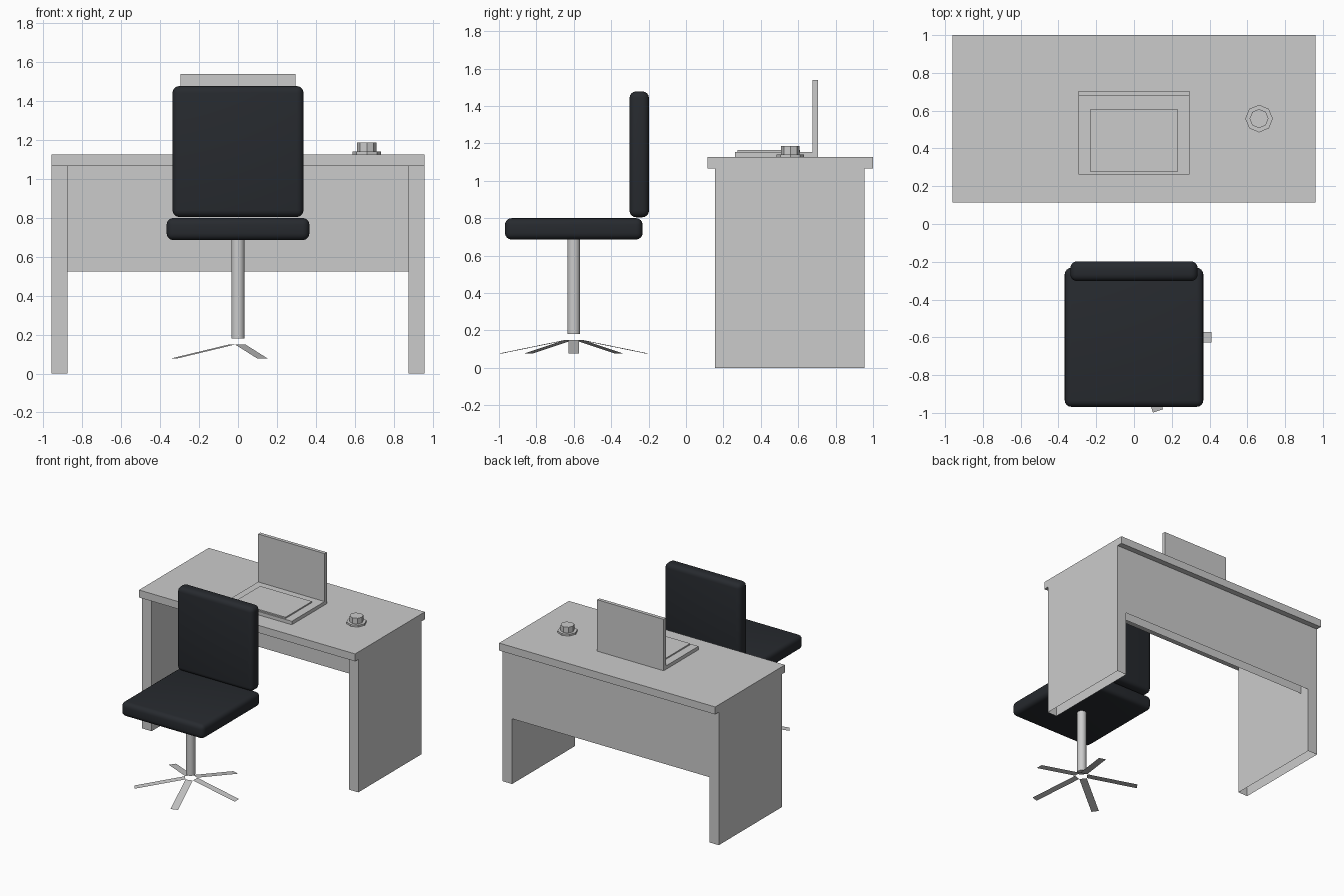
import bpy, bmesh, math
from mathutils import Matrix, Vector

if "Cube" in bpy.data.objects:
    bpy.data.objects.remove(bpy.data.objects["Cube"])


def finish(name, bm, mat=None):
    me = bpy.data.meshes.new(name)
    bm.to_mesh(me)
    bm.free()
    ob = bpy.data.objects.new(name, me)
    bpy.context.collection.objects.link(ob)
    if mat:
        me.materials.append(mat)
    return ob


def box(name, x, y, z, open_ends=False, mat=None):
    """Box from (min, max) ranges; open_ends drops top and bottom faces."""
    bm = bmesh.new()
    size = Vector((x[1] - x[0], y[1] - y[0], z[1] - z[0]))
    mid = Vector((x[0] + x[1], y[0] + y[1], z[0] + z[1])) / 2
    bmesh.ops.create_cube(bm, size=1, matrix=Matrix.Translation(mid) @ Matrix.Diagonal((*size, 1)))
    if open_ends:
        bm.normal_update()
        ends = [f for f in bm.faces if abs(f.normal.z) > 0.5]
        bmesh.ops.delete(bm, geom=ends, context='FACES_ONLY')
    return finish(name, bm, mat)


def cylinder(name, x, y, z, r, sides, smooth=False):
    bm = bmesh.new()
    bmesh.ops.create_cone(bm, cap_ends=True, segments=sides, radius1=r, radius2=r, depth=z[1] - z[0],
                          matrix=Matrix.Translation((x, y, (z[0] + z[1]) / 2)))
    for f in bm.faces:
        f.smooth = smooth and len(f.verts) == 4
    return finish(name, bm)


def cushion(name, x, y, z):
    ob = box(name, x, y, z, mat=dark)
    bev = ob.modifiers.new("round", 'BEVEL')
    bev.width, bev.segments = 0.035, 4
    for p in ob.data.polygons:
        p.use_smooth = True
    return ob


dark = bpy.data.materials.new("dark_fabric")
dark.diffuse_color = (0.02, 0.023, 0.028, 1)
dark.use_nodes = True
dark.node_tree.nodes["Principled BSDF"].inputs["Base Color"].default_value = dark.diffuse_color

# Desk: slab top on hollow, open-bottomed side legs and a rear panel
box("desk_top", (-0.96, 0.96), (0.115, 1.0), (1.067, 1.127))
for side, x in (("left", (-0.96, -0.876)), ("right", (0.876, 0.96))):
    box(side + "_desk_leg", x, (0.155, 0.955), (0, 1.067), True)
box("rear_panel", (-0.876, 0.876), (0.873, 0.955), (0.524, 1.067), True)

# Laptop
box("laptop_base", (-0.295, 0.295), (0.262, 0.705), (1.127, 1.155))
box("laptop_keyboard", (-0.23, 0.23), (0.275, 0.61), (1.155, 1.165))
box("laptop_screen", (-0.295, 0.295), (0.677, 0.705), (1.155, 1.54))

# Cup and saucer, eight-sided
cylinder("saucer", 0.662, 0.558, (1.127, 1.141), 0.073, 8)
cylinder("cup", 0.662, 0.558, (1.141, 1.187), 0.05, 8)

# Chair
cushion("seat", (-0.367, 0.367), (-0.968, -0.232), (0.686, 0.8))
cushion("backrest", (-0.337, 0.337), (-0.302, -0.198), (0.805, 1.478))
cylinder("chair_column", 0, -0.6, (0.18, 0.69), 0.034, 24, True)

# Five thin sloping foot blades around the column
bm = bmesh.new()
for i in range(5):
    spin = Matrix.Translation((0, -0.6, 0)) @ Matrix.Rotation(math.radians(72 * i), 4, 'Z')
    pts = [(0.04, -0.028, 0.149), (0.41, -0.028, 0.077), (0.41, 0.028, 0.077), (0.04, 0.028, 0.149)]
    bm.faces.new([bm.verts.new(spin @ Vector(p)) for p in pts])
finish("chair_feet", bm)
